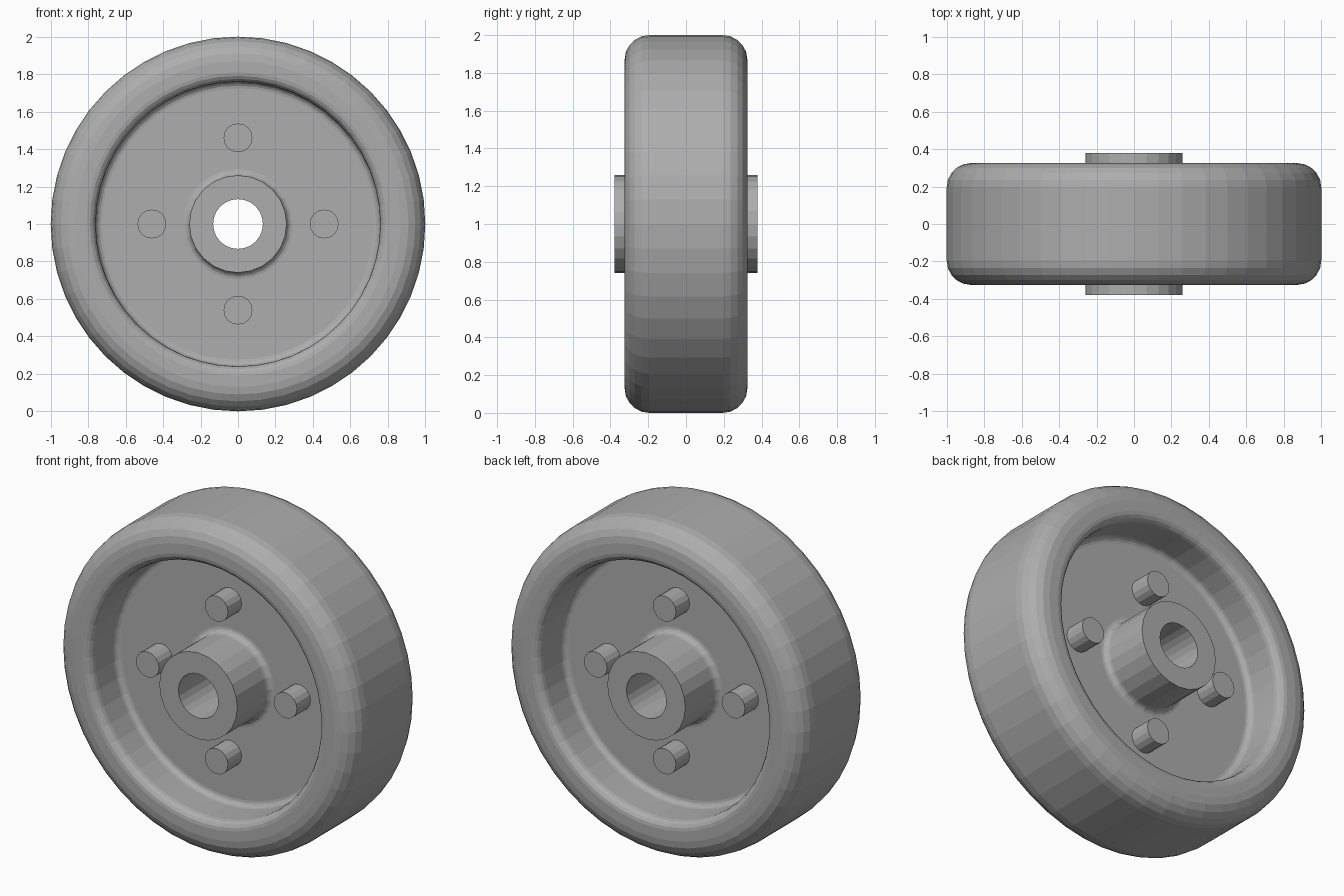
import bpy, bmesh
from math import sin, cos, pi, radians

if "Cube" in bpy.data.objects:
    bpy.data.objects.remove(bpy.data.objects["Cube"])

dark_grey = bpy.data.materials.new("dark_grey")
dark_grey.diffuse_color = (0.42, 0.42, 0.42, 1)
dark_grey.use_nodes = True
dark_grey.node_tree.nodes["Principled BSDF"].inputs["Base Color"].default_value = dark_grey.diffuse_color


def arc(r, y, rad, a0, a1, steps):
    """Points (radius, y) on a fillet arc."""
    return [(r + rad * cos(radians(a0 + (a1 - a0) * i / steps)),
             y + rad * sin(radians(a0 + (a1 - a0) * i / steps))) for i in range(steps + 1)]


def make_object(name, bm):
    bmesh.ops.recalc_face_normals(bm, faces=bm.faces)
    mesh = bpy.data.meshes.new(name)
    bm.to_mesh(mesh)
    bm.free()
    mesh.materials.append(dark_grey)
    obj = bpy.data.objects.new(name, mesh)
    bpy.context.collection.objects.link(obj)
    return obj


def lathe(name, half, sides):
    """Mirror a half profile across y = 0 and spin it about the axle."""
    profile = half + [(r, -y) for r, y in reversed(half)]
    bm = bmesh.new()
    rings = [[bm.verts.new((r * cos(2 * pi * k / sides), y, 1 + r * sin(2 * pi * k / sides)))
              for k in range(sides)] for r, y in profile]
    for a, b in zip(rings, rings[1:]):
        for k in range(sides):
            n = (k + 1) % sides
            bm.faces.new((a[k], a[n], b[n], b[k]))
    return make_object(name, bm)


WEB = 0.075    # half thickness of the web
HALF = 0.325   # half width of the tyre

# Tyre, rounded rim lip, and thin web with a fillet into the rim
lathe("wheel_body",
      [(0.285, WEB)]
      + arc(0.725, WEB + 0.035, 0.035, 270, 360, 4)
      + arc(0.81, HALF - 0.05, 0.05, 180, 90, 4)
      + arc(0.87, HALF - 0.13, 0.13, 90, 0, 5), 48)

# Hub with through bore and a fillet at the web
lathe("hub",
      arc(0.295, WEB + 0.035, 0.035, 270, 180, 4)
      + [(0.26, 0.378), (0.133, 0.378)], 24)

# Four pegs on each side of the web
for side, label in ((-1, "front"), (1, "back")):
    for i in range(4):
        a = i * pi / 2
        bm = bmesh.new()
        bmesh.ops.create_cone(bm, cap_ends=True, segments=16, radius1=0.077,
                              radius2=0.077, depth=0.135)
        peg = make_object(f"{label}_peg_{i + 1}", bm)
        peg.rotation_euler.x = pi / 2
        peg.location = (0.46 * cos(a), side * 0.1375, 1 + 0.46 * sin(a))
